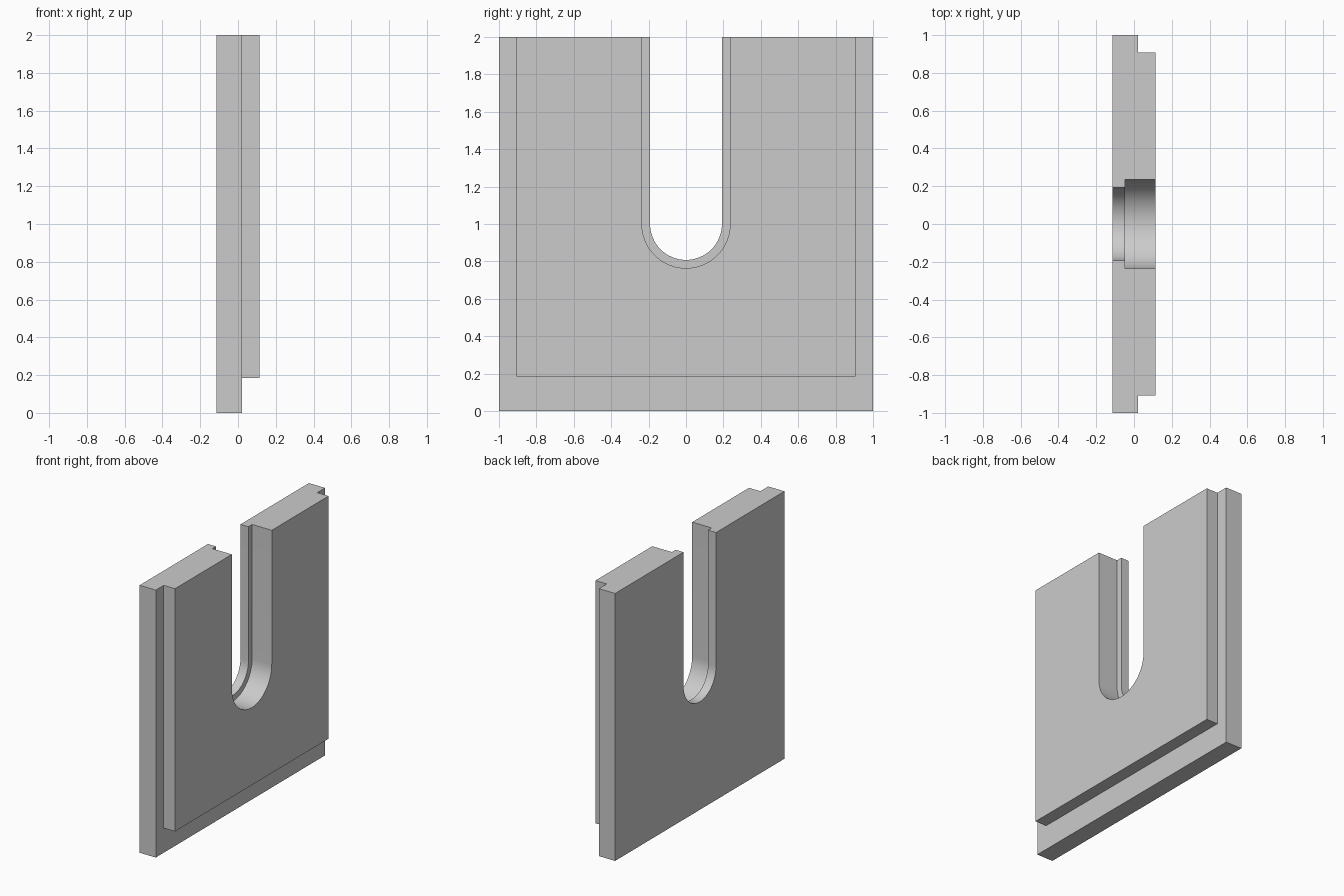
import bpy, bmesh, math

if "Cube" in bpy.data.objects:
    bpy.data.objects.remove(bpy.data.objects["Cube"])

TOP, SLOT_Z, SEGMENTS = 2.0, 1.0, 32


def outline(half_width, bottom, radius):
    """U-shaped plate outline in (y, z): outer edge, then the round-ended slot."""
    pts = [(-half_width, TOP), (-half_width, bottom), (half_width, bottom), (half_width, TOP)]
    pts.append((radius, TOP))
    for i in range(SEGMENTS + 1):
        a = -math.pi * i / SEGMENTS
        pts.append((radius * math.cos(a), SLOT_Z + radius * math.sin(a)))
    pts.append((-radius, TOP))
    return pts


# Sections from back to front: x, half width, bottom z, slot radius
sections = [
    (-0.114, 1.0, 0.0, 0.192),
    (-0.048, 1.0, 0.0, 0.192),
    (-0.048, 1.0, 0.0, 0.236),
    (0.02, 1.0, 0.0, 0.236),
    (0.02, 0.907, 0.185, 0.236),
    (0.114, 0.907, 0.185, 0.236),
]

bm = bmesh.new()
rings = [[bm.verts.new((x, y, z)) for y, z in outline(w, b, r)]
         for x, w, b, r in sections]

# Outer walls, slot walls and the flat steps between them
count = len(rings[0])
for a, b in zip(rings, rings[1:]):
    for i in range(count - 1):
        if i != 3:  # the open top is filled below
            bm.faces.new((a[i], a[i + 1], b[i + 1], b[i]))

# Front and back faces
bm.faces.new(rings[0])
bm.faces.new(rings[-1])
bmesh.ops.remove_doubles(bm, verts=bm.verts[:], dist=1e-5)

# Stepped top faces on both sides of the slot
bmesh.ops.holes_fill(bm, edges=[e for e in bm.edges if e.is_boundary], sides=0)
bmesh.ops.recalc_face_normals(bm, faces=bm.faces[:])

mesh = bpy.data.meshes.new("slotted_plate")
bm.to_mesh(mesh)
bm.free()
plate = bpy.data.objects.new("slotted_plate", mesh)
bpy.context.collection.objects.link(plate)

# Smooth slot end with crisp corners
bpy.context.view_layer.objects.active = plate
plate.select_set(True)
bpy.ops.object.shade_smooth_by_angle(angle=math.radians(30))
